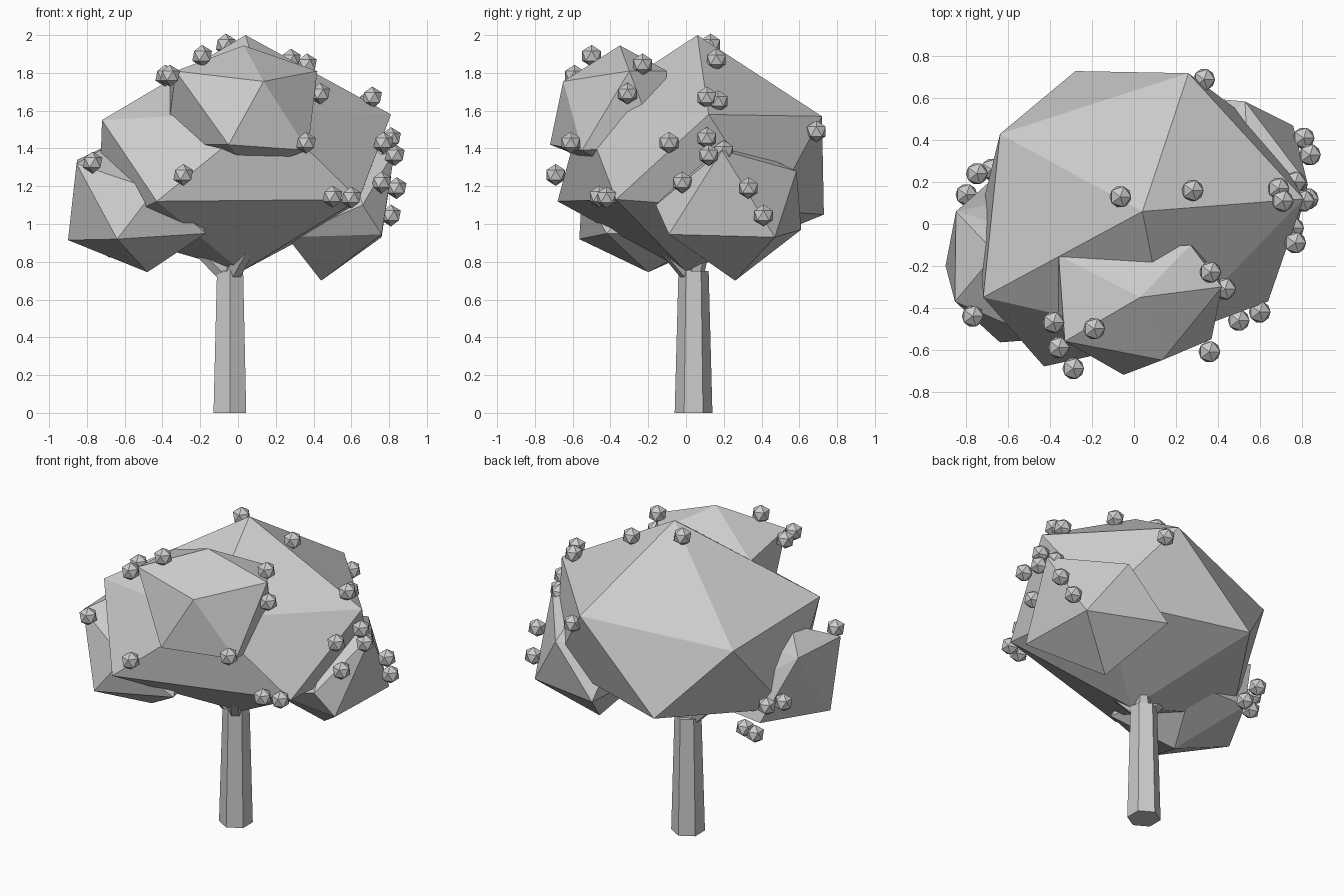
import bpy, bmesh
from math import pi
from mathutils import Vector, Matrix

if "Cube" in bpy.data.objects:
    bpy.data.objects.remove(bpy.data.objects["Cube"])


def finish(name, bm):
    bmesh.ops.recalc_face_normals(bm, faces=bm.faces)
    mesh = bpy.data.meshes.new(name)
    bm.to_mesh(mesh)
    bm.free()
    obj = bpy.data.objects.new(name, mesh)
    bpy.context.collection.objects.link(obj)
    return obj


def foliage(name, points):
    """Faceted leaf clump: hull around its dozen corner points."""
    bm = bmesh.new()
    for p in points:
        bm.verts.new(p)
    bmesh.ops.convex_hull(bm, input=bm.verts)
    loose = [v for v in bm.verts if not v.link_faces]
    bmesh.ops.delete(bm, geom=loose, context='VERTS')
    return finish(name, bm)


def limb(name, start, end, r1, r2, sides=6):
    """Tapered prism between two points, a corner facing y."""
    start, end = Vector(start), Vector(end)
    axis = end - start
    rot = Vector((0, 0, 1)).rotation_difference(axis).to_matrix().to_4x4()
    bm = bmesh.new()
    bmesh.ops.create_cone(bm, cap_ends=True, segments=sides, radius1=r1, radius2=r2,
                          depth=axis.length,
                          matrix=Matrix.Translation((start + end) / 2) @ rot)
    # make sure a corner, not a flat, points along y
    low = [v for v in bm.verts if (v.co - start).length < r1 * 1.01]
    if max(abs(v.co.y - start.y) for v in low) < r1 * .95 and axis.x ** 2 + axis.y ** 2 < .001:
        bmesh.ops.rotate(bm, verts=bm.verts, cent=start, matrix=Matrix.Rotation(pi / 6, 3, 'Z'))
    return finish(name, bm)


# Trunk and forking branches
limb("trunk", (-.043, .04, 0), (-.042, .04, .75), .1, .08)
for name, end in (("branch_left", (-.3, -.03, .96)),
                  ("branch_right", (.06, .12, 1.0)),
                  ("branch_front", (.11, -.2, .98))):
    limb(name, (-.042, .04, .71), end, .05, .035)

# Main crown
foliage("crown_main", [
    (.04, .06, 2.0),
    (-.64, .43, 1.47), (-.72, -.35, 1.55), (.26, .72, 1.57), (.81, .12, 1.58), (.16, -.55, 1.6),
    (-.43, -.68, 1.12), (.64, -.37, 1.13), (.62, .45, 1.07), (-.28, .73, 1.05), (-.74, .02, .97),
    (.02, 0, .75)])

# Smaller clumps growing out of the crown
foliage("crown_front", [
    (.03, -.35, 1.945),
    (.42, -.3, 1.81), (.135, -.65, 1.755), (-.33, -.56, 1.81), (-.36, -.15, 1.76), (.27, -.1, 1.81),
    (-.05, -.72, 1.42), (.37, -.55, 1.39), (.36, -.15, 1.42), (-.38, -.32, 1.42),
    (.06, -.36, 1.28)])
foliage("crown_left", [
    (-.66, -.14, 1.43),
    (-.855, -.37, 1.32), (-.85, .06, 1.34), (-.44, -.55, 1.18), (-.3, -.1, 1.3),
    (-.9, -.2, .915), (-.64, -.565, .92), (-.17, -.42, .95), (-.3, .18, .95), (-.68, .21, .93),
    (-.48, -.2, .745)])
foliage("crown_right", [
    (.55, .2, 1.46),
    (.83, .19, 1.39), (.53, .585, 1.28), (.66, -.16, 1.1), (.25, .35, 1.25),
    (.76, -.09, .945), (.76, .47, .93), (.25, .61, .97), (.26, 0, .93),
    (.44, .26, .7)])

# Fruit scattered over the leaves
FRUIT = [
    (-.065, .13, 1.95), (-.19, -.5, 1.89), (-.36, -.59, 1.785), (-.385, -.47, 1.785),
    (.28, .16, 1.87), (.365, -.23, 1.845), (.435, -.31, 1.69), (.71, .11, 1.67),
    (.69, .17, 1.65), (.36, -.61, 1.43), (-.29, -.69, 1.26), (-.77, -.44, 1.325),
    (.5, -.46, 1.145), (.6, -.42, 1.14), (.81, .11, 1.455), (.77, -.09, 1.43),
    (.83, .12, 1.365), (.77, .2, 1.385), (.76, -.02, 1.22), (.84, .33, 1.19),
    (.81, .41, 1.045), (.335, .69, 1.49), (-.75, .24, 1.07), (-.8, .14, 1.07),
    (-.62, .28, .91), (-.68, .26, .88)]
for i, p in enumerate(FRUIT):
    bm = bmesh.new()
    bmesh.ops.create_icosphere(bm, subdivisions=1, radius=.058,
                               matrix=Matrix.Translation(p))
    finish(f"fruit_{i + 1}", bm)
